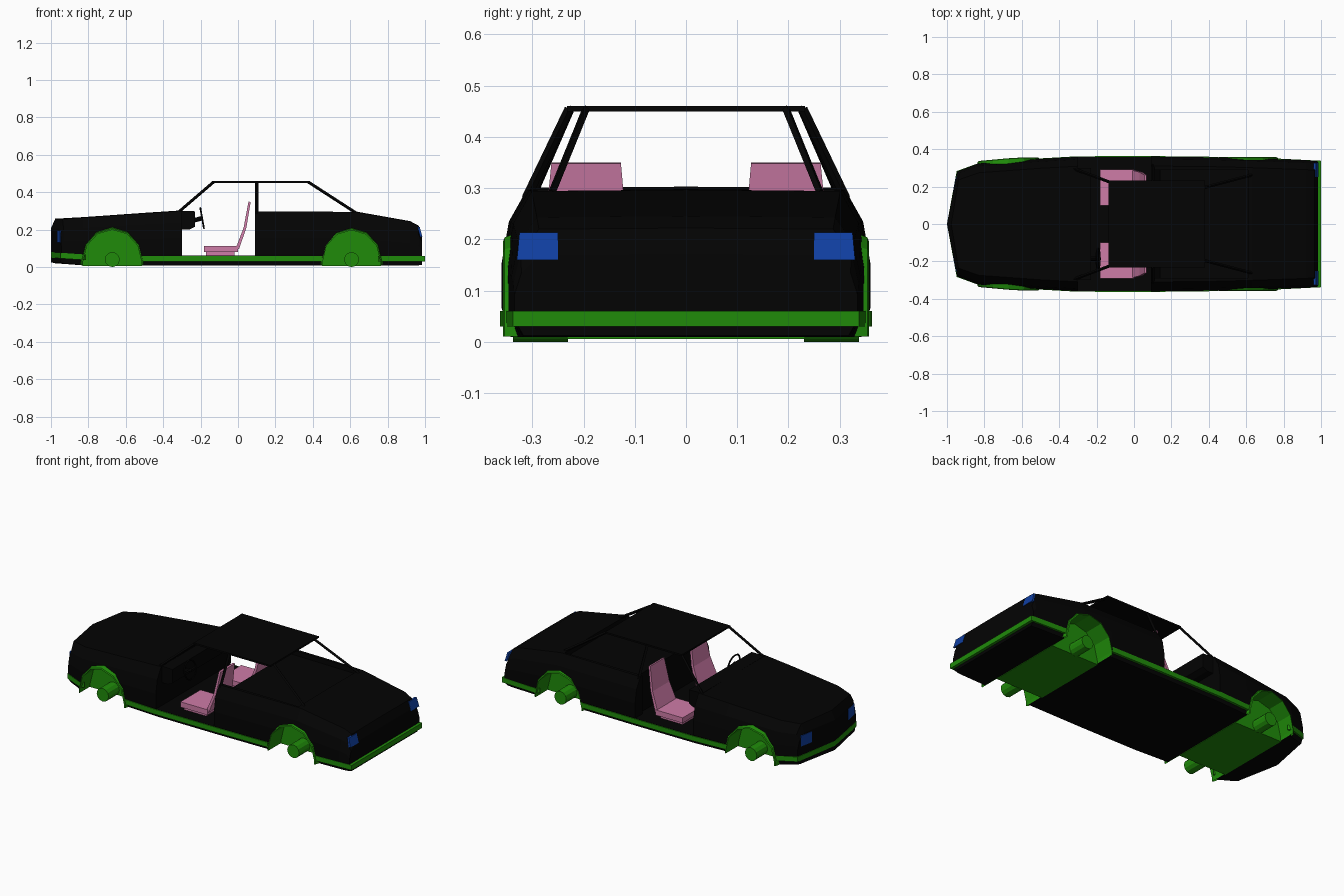
import bpy, bmesh, math
from mathutils import Vector, Matrix

if "Cube" in bpy.data.objects:
    bpy.data.objects.remove(bpy.data.objects["Cube"])


def material(name, rgb):
    m = bpy.data.materials.new(name)
    m.diffuse_color = (*rgb, 1)
    m.use_nodes = True
    m.node_tree.nodes["Principled BSDF"].inputs["Base Color"].default_value = m.diffuse_color
    return m


BLACK = material("black", (.001, .001, .001))
GREEN = material("green", (.014, .26, .003))
PINK = material("pink", (.62, .2, .39))
BLUE = material("blue", (.005, .05, .36))


def make(name, bm, mat):
    bmesh.ops.recalc_face_normals(bm, faces=bm.faces)
    me = bpy.data.meshes.new(name)
    bm.to_mesh(me)
    bm.free()
    ob = bpy.data.objects.new(name, me)
    bpy.context.collection.objects.link(ob)
    if mat:
        me.materials.append(mat)
    return ob


def prism(name, pts, vec, mat):
    """Extrude a polygon of 3D points along vec."""
    bm = bmesh.new()
    f = bm.faces.new([bm.verts.new(p) for p in pts])
    new = bmesh.ops.extrude_face_region(bm, geom=[f])["geom"]
    for v in [g for g in new if isinstance(g, bmesh.types.BMVert)]:
        v.co += Vector(vec)
    return make(name, bm, mat)


def side(name, xz, y0, y1, mat):
    return prism(name, [(x, y0, z) for x, z in xz], (0, y1 - y0, 0), mat)


def box(name, x0, x1, y0, y1, z0, z1, mat):
    return side(name, [(x0, z0), (x1, z0), (x1, z1), (x0, z1)], y0, y1, mat)


def bar(name, p, q, r, mat, n=4):
    p, q = Vector(p), Vector(q)
    bm = bmesh.new()
    bmesh.ops.create_cone(bm, cap_ends=True, segments=n, radius1=r, radius2=r, depth=(q - p).length)
    rot = (q - p).to_track_quat('Z', 'Y').to_matrix().to_4x4()
    bm.transform(Matrix.Translation((p + q) / 2) @ rot)
    return make(name, bm, mat)


# Body: lofted half section, mirrored. Station = x, half width, top, bottom, nose point
stations = [(-.945, .28, .205, .025, .055), (-.93, .286, .256, .02, .047), (-.83, .324, .264, .009, 0),
            (-.5, .348, .287, .009, 0), (-.3, .359, .3, .009, 0), (.1, .36, .296, .009, 0),
            (.45, .356, .296, .009, 0), (.63, .351, .294, .009, 0), (.92, .341, .243, .009, 0),
            (.965, .337, .22, .009, 0), (.983, .335, .17, .012, 0)]
bm = bmesh.new()
rings = []
for x, w, top, bot, nose in stations:
    half = [(0, 0), (w - .018, 0), (w, .2), (w, .5), (w - .014, .78), (w - .05, 1), (0, 1.01)]
    full = half + [(-y, f) for y, f in half[-2:0:-1]]
    rings.append([bm.verts.new((x - nose * (1 - abs(y) / w), y, bot + (top - bot) * f)) for y, f in full])
for a, b in zip(rings, rings[1:]):
    for i in range(12):
        bm.faces.new((a[i], a[(i + 1) % 12], b[(i + 1) % 12], b[i]))
for r in (rings[0], rings[-1]):
    bm.faces.new(r[:7])
    bm.faces.new(r[6:] + r[:1])
body = make("body", bm, BLACK)


def arc(cx, r, n=6):
    return [(cx - r * math.cos(math.pi * i / n), .03 + 1.08 * r * math.sin(math.pi * i / n)) for i in range(n + 1)]


# Cut cabin, door openings, rear shelf and wheel wells
cutters = [box("cut_doors", -.3, .09, -1, 1, .0615, 1, None),
           side("cut_shelf", [(0, .0615), (.11, .0615), (.14, .27), (.61, .265), (.625, 1), (0, 1)],
                -.29, .29, None)]
wheels = [(-.672, .335, .356, .16), (.607, .348, .357, .158)]
for cx, w0, w1, r in wheels:
    for s in (1, -1):
        shape = [(cx - r, -.1)] + arc(cx, r) + [(cx + r, -.1)]
        cutters.append(side("cut_wheel", shape, s * .228, s * .5, None))
bpy.context.view_layer.objects.active = body
for c in cutters:
    c.hide_render = True
    m = body.modifiers.new("cut", 'BOOLEAN')
    m.operation, m.object, m.solver = 'DIFFERENCE', c, 'EXACT'
    bpy.ops.object.modifier_apply(modifier=m.name)
    bpy.data.objects.remove(c)

# Wheel housings, flared lips, hubs and floor plates
for cx, w0, w1, r in wheels:
    box("axle_floor", cx - r, cx + r, -.232, .232, .006, .02, GREEN)
    for s in (1, -1):
        bm = bmesh.new()
        rows = []
        for y, rr in ((.234, r - .004), (w1 - .014, r - .004), (w1, r - .004), (w1 - .003, r + .003), (w0 - .02, r + .012)):
            pts = [(cx - rr, .01)] + arc(cx, rr) + [(cx + rr, .01)]
            # lips follow the narrowing nose
            rows.append([bm.verts.new((x, s * (y - (max(0, -.62 - x) * .09 if y > .3 else 0)), z)) for x, z in pts])
        for a, b in zip(rows, rows[1:]):
            for i in range(len(a) - 1):
                bm.faces.new((a[i], a[i + 1], b[i + 1], b[i]))
        bm.faces.new(rows[0])
        make("wheel_arch", bm, GREEN)
        bar("wheel_hub", (cx, s * .23, .04), (cx, s * .338, .04), .04, GREEN, 12)


# Lower trim strip around the body
def strip(name, pts):
    bm = bmesh.new()
    rows = []
    for x, y, z in pts:
        xi, yi = x * .98, y * .95
        rows.append([bm.verts.new(p) for p in ((x, y, z), (x, y, z + .03), (xi, yi, z + .03), (xi, yi, z))])
    for a, b in zip(rows, rows[1:]):
        for i in range(4):
            bm.faces.new((a[i], a[(i + 1) % 4], b[(i + 1) % 4], b[i]))
    bm.faces.new(rows[0])
    bm.faces.new(rows[-1])
    make(name, bm, GREEN)


strip("front_trim", [(-.83, .326, .038), (-.948, .283, .046), (-1, 0, .05), (-.948, -.283, .046), (-.83, -.326, .038)])
strip("rear_trim", [(.764, .35, .03), (1, .338, .03), (1, -.338, .03), (.764, -.35, .03)])
for s in (1, -1):
    strip("sill_trim", [(-.515, s * .35, .03), (-.3, s * .362, .03), (.1, s * .363, .03), (.45, s * .359, .03)])

# Roof and pillars
prism("roof", [(-.135, -.232, .45), (.38, -.232, .45), (.38, .232, .45), (-.135, .232, .45)], (0, 0, .01), BLACK)
for s in (1, -1):
    bar("front_pillar", (-.32, s * .295, .292), (-.13, s * .224, .455), .008, BLACK)
    bar("middle_pillar", (.1, s * .312, .28), (.1, s * .228, .455), .009, BLACK)
    bar("rear_pillar", (.63, s * .262, .29), (.375, s * .195, .455), .008, BLACK)

# Dashboard, steering column and wheel
side("dashboard", [(-.32, .301), (-.23, .298), (-.23, .215), (-.26, .2), (-.32, .2)], -.3, .3, BLACK)
bar("steering_column", (-.25, -.185, .245), (-.19, -.185, .262), .012, BLACK, 8)
bpy.ops.mesh.primitive_torus_add(major_segments=14, minor_segments=5, major_radius=.055, minor_radius=.005,
                                 location=(-.192, -.185, .262), rotation=(0, math.radians(80), 0))
wheel = bpy.context.object
wheel.name = "steering_wheel"
wheel.data.materials.append(BLACK)
bar("steering_spoke", (-.192, -.24, .262), (-.192, -.13, .262), .006, BLACK)

# Seats: base, cushion, curved backrest
for s in (1, -1):
    box("seat_base", -.17, -.02, s * .115, s * .275, .055, .085, PINK)
    box("seat_cushion", -.182, 0, s * .1, s * .292, .08, .112, PINK)
    back = side("seat_back", [(-.012, .1), (.03, .21), (.056, .35), (.068, .348), (.045, .21), (.005, .095)],
                s * .105, s * .288, PINK)
    for v in back.data.vertices:
        t = (v.co.z - .1) / .25
        v.co.y += (s * .19 - v.co.y) * .26 * t

# Lights
for s in (1, -1):
    prism("tail_light", [(.972, s * .25, .213), (.986, s * .25, .16), (.986, s * .33, .16), (.972, s * .325, .213)],
          (-.012, 0, 0), BLUE)
    prism("headlight", [(-.968, s * .175, .13), (-.952, s * .255, .13), (-.952, s * .255, .195), (-.968, s * .175, .195)],
          (.01, 0, 0), BLUE)
